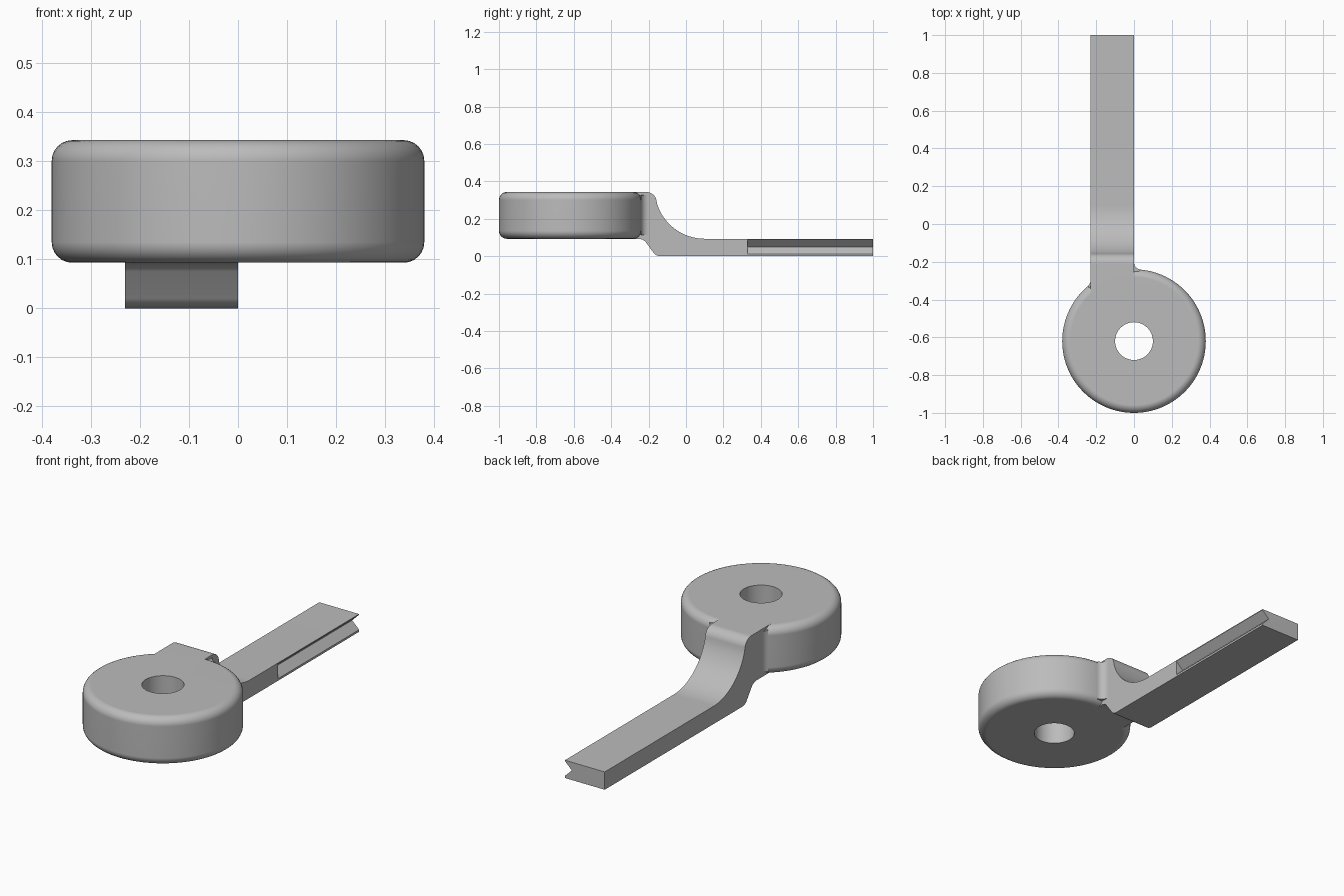
import bpy, bmesh
from math import sin, cos, pi, atan2, sqrt

cube = bpy.data.objects.get("Cube")
if cube:
    bpy.data.objects.remove(cube, do_unlink=True)

DISC_Y, DISC_R = -0.62, 0.38
LOW, HIGH = 0.093, 0.343
ARM_LEFT, ARM_RIGHT = 0.0, -0.23

grey = bpy.data.materials.new("plain_grey")
grey.use_nodes = True
colour = (0.5, 0.5, 0.5, 1)
grey.diffuse_color = colour
grey.node_tree.nodes["Principled BSDF"].inputs["Base Color"].default_value = colour


def finish(name, bm):
    bmesh.ops.recalc_face_normals(bm, faces=bm.faces)
    mesh = bpy.data.meshes.new(name)
    bm.to_mesh(mesh)
    bm.free()
    mesh.materials.append(grey)
    obj = bpy.data.objects.new(name, mesh)
    bpy.context.collection.objects.link(obj)
    return obj


def prism(name, points, axis, start, end):
    """Extrude a 2D outline along the given axis."""
    def place(u, v, w):
        return {"x": (w, u, v), "y": (u, w, v), "z": (u, v, w)}[axis]
    bm = bmesh.new()
    a = [bm.verts.new(place(u, v, start)) for u, v in points]
    b = [bm.verts.new(place(u, v, end)) for u, v in points]
    bm.faces.new(a)
    bm.faces.new(b)
    for i in range(len(a)):
        j = (i + 1) % len(a)
        bm.faces.new((a[i], a[j], b[j], b[i]))
    return finish(name, bm)


def cylinder(name, radius, low, high, sides):
    bm = bmesh.new()
    bmesh.ops.create_cone(bm, cap_ends=True, segments=sides, radius1=radius,
                          radius2=radius, depth=high - low)
    bmesh.ops.translate(bm, verts=bm.verts, vec=(0, DISC_Y, (low + high) / 2))
    return finish(name, bm)


def arc(cx, cy, r, start, end, steps):
    angles = [start + (end - start) * i / steps for i in range(steps + 1)]
    return [(cx + r * cos(t), cy + r * sin(t)) for t in angles]


def apply_modifier(obj, kind, **settings):
    mod = obj.modifiers.new(kind, kind)
    for key, value in settings.items():
        setattr(mod, key, value)
    bpy.context.view_layer.objects.active = obj
    bpy.ops.object.modifier_apply(modifier=mod.name)


def combine(obj, other, operation):
    apply_modifier(obj, "BOOLEAN", object=other, operation=operation, solver="EXACT")
    bpy.data.objects.remove(other, do_unlink=True)


def corner_fillet(name, side_x, sign, r=0.04):
    """Concave blend between one arm side and the round head."""
    cx = side_x + sign * r
    cy = DISC_Y + sqrt((DISC_R + r) ** 2 - cx ** 2)
    to_disc = atan2(DISC_Y - cy, -cx)
    start = pi if sign > 0 else 0
    if sign > 0:
        to_disc %= 2 * pi
    points = arc(cx, cy, r, start, to_disc, 8)
    inner = side_x - sign * 0.03
    points += [(inner, points[-1][1] - 0.06), (inner, cy)]
    return prism(name, points, "z", LOW + 0.02, HIGH - 0.015)


# Round head with soft rims
body = cylinder("ring_head_with_arm", DISC_R, LOW, HIGH, 96)
apply_modifier(body, "BEVEL", width=0.042, segments=6, limit_method="ANGLE", angle_limit=1.0)

# Stepped arm: rounded shoulder, hollow sweep, flat bar, sloped underside
profile = [(-0.45, LOW), (-0.45, HIGH)]
profile += arc(-0.212, HIGH - 0.055, 0.055, pi / 2, 0.2, 8)
profile += arc(0.1, LOW + 0.267, 0.267, pi + 0.3, 1.5 * pi, 16)
profile += [(1, LOW), (1, 0), (-0.145, 0), (-0.165, 0.008), (-0.175, 0.02),
            (-0.215, 0.075), (-0.23, 0.088), (-0.25, LOW)]
combine(body, prism("arm", profile, "x", ARM_RIGHT, ARM_LEFT), "UNION")

# Blends where the arm meets the head
combine(body, corner_fillet("left_fillet", ARM_LEFT, 1), "UNION")
combine(body, corner_fillet("right_fillet", ARM_RIGHT, -1), "UNION")

# Through hole
combine(body, cylinder("hole_cutter", 0.1, -0.1, 0.6, 64), "DIFFERENCE")

# V groove along the bar's left side
groove = [(0, 0.089), (-0.04, 0.05), (0, 0.011), (0.05, 0.011), (0.05, 0.089)]
combine(body, prism("groove_cutter", groove, "y", 0.33, 1.1), "DIFFERENCE")

# Smooth curves, crisp edges
bpy.ops.object.select_all(action="DESELECT")
body.select_set(True)
bpy.context.view_layer.objects.active = body
bpy.ops.object.shade_smooth_by_angle(angle=0.5)
normals = body.modifiers.new("even_normals", "WEIGHTED_NORMAL")
normals.keep_sharp = True
